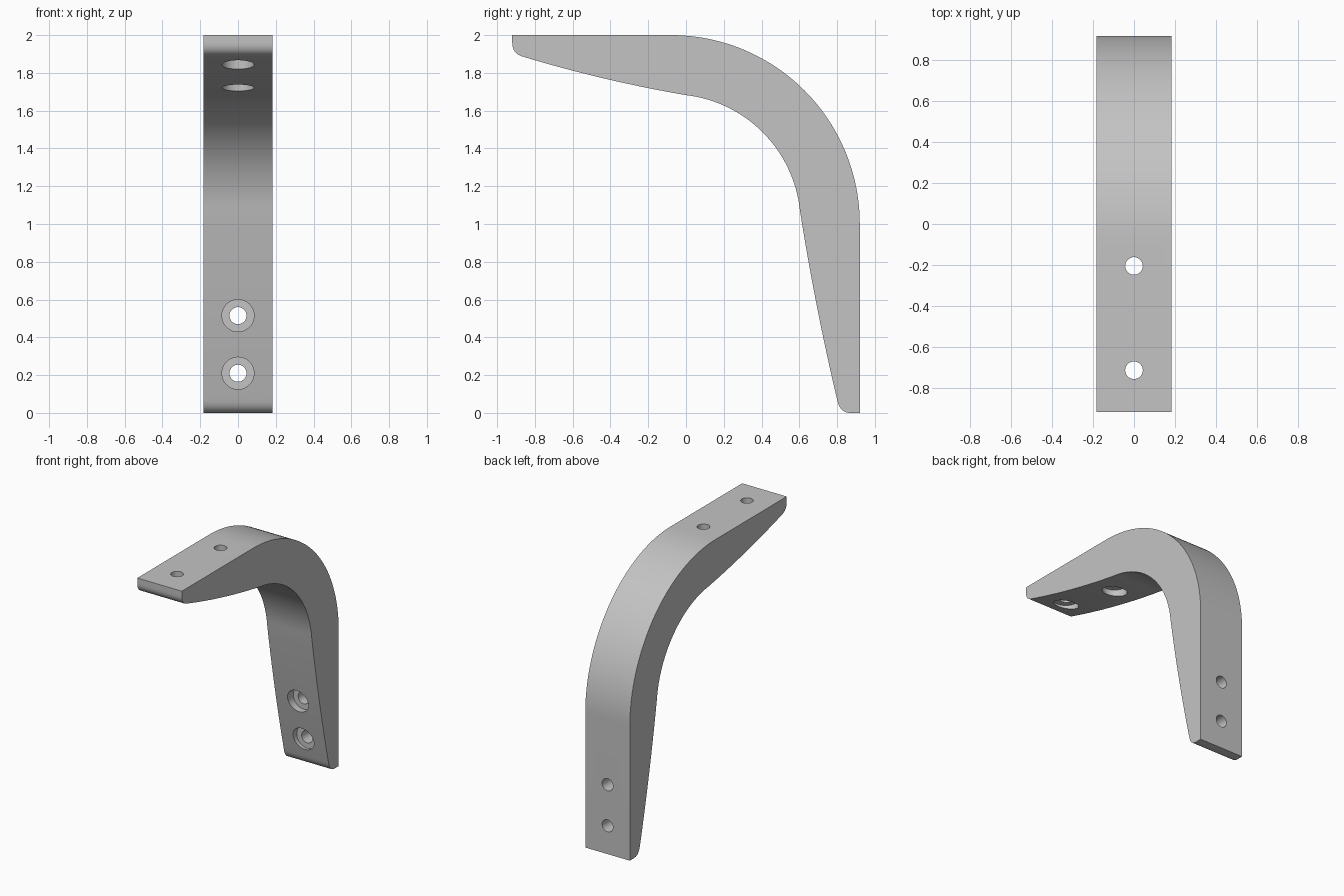
import bpy
import bmesh
from math import cos, sin, radians
from mathutils import Vector

if "Cube" in bpy.data.objects:
    bpy.data.objects.remove(bpy.data.objects["Cube"])

HALF_WIDTH = 0.183
BEND = Vector((-0.08, 1.0))   # centre of the bend in (y, z)


def arc(radius, start, end, steps):
    return [BEND + radius * Vector((cos(a), sin(a)))
            for a in (radians(start + (end - start) * i / steps) for i in range(steps + 1))]


def bow(a, control, b, steps):
    a, c, b = Vector(a), Vector(control), Vector(b)
    return [a * (1 - t) ** 2 + c * 2 * t * (1 - t) + b * t * t
            for t in (i / steps for i in range(steps + 1))]


# Side outline: outer bend, lower tip, tapered leg, inner bend, tapered arm, front tip
inner = arc(0.687, 6, 83.5, 32)
outline = [Vector((-0.92, 2))] + arc(1.0, 90, 0, 48) + [Vector((0.92, 0))]
outline += bow((0.87, 0), (0.815, 0), (0.80, 0.07), 10)
outline += bow((0.80, 0.07), (0.682, 0.57), inner[0], 16)[1:-1]
outline += inner
outline += bow(inner[-1], (-0.435, 1.757), (-0.86, 1.885), 16)[1:-1]
outline += bow((-0.86, 1.885), (-0.92, 1.90), (-0.92, 1.96), 10)

# Bracket body
bm = bmesh.new()
face = bm.faces.new([bm.verts.new((-HALF_WIDTH, p.x, p.y)) for p in outline])
extruded = bmesh.ops.extrude_face_region(bm, geom=[face])
moved = [v for v in extruded["geom"] if isinstance(v, bmesh.types.BMVert)]
bmesh.ops.translate(bm, verts=moved, vec=(2 * HALF_WIDTH, 0, 0))
bmesh.ops.recalc_face_normals(bm, faces=bm.faces)
mesh = bpy.data.meshes.new("bracket")
bm.to_mesh(mesh)
bm.free()
bracket = bpy.data.objects.new("bracket", mesh)
bpy.context.collection.objects.link(bracket)

steel = bpy.data.materials.new("grey metal")
steel.use_nodes = True
grey = (0.55, 0.55, 0.55, 1)
steel.diffuse_color = grey
steel.node_tree.nodes["Principled BSDF"].inputs["Base Color"].default_value = grey
mesh.materials.append(steel)

bpy.ops.object.select_all(action="DESELECT")
bracket.select_set(True)
bpy.context.view_layer.objects.active = bracket


def drill(radius, start, end):
    """Cut a round hole between two points."""
    start, end = Vector(start), Vector(end)
    axis = end - start
    cut = bmesh.new()
    bmesh.ops.create_cone(cut, cap_ends=True, segments=40, radius1=radius,
                          radius2=radius, depth=axis.length)
    turn = axis.to_track_quat("Z", "Y").to_matrix().to_4x4()
    turn.translation = (start + end) / 2
    cut.transform(turn)
    data = bpy.data.meshes.new("hole_cutter")
    cut.to_mesh(data)
    cut.free()
    cutter = bpy.data.objects.new("hole_cutter", data)
    cutter.hide_render = True
    bpy.context.collection.objects.link(cutter)
    mod = bracket.modifiers.new("hole", "BOOLEAN")
    mod.operation = "DIFFERENCE"
    mod.solver = "EXACT"
    mod.object = cutter
    bpy.ops.object.modifier_apply(modifier=mod.name)
    bpy.data.objects.remove(cutter)


# Screw holes with counterbores on the inner faces
for z, seat in ((0.515, 0.77), (0.21, 0.81)):
    drill(0.045, (0, 0.5, z), (0, 1.1, z))
    drill(0.085, (0, 0.5, z), (0, seat, z))
for y, seat in ((-0.205, 1.78), (-0.715, 1.885)):
    drill(0.043, (0, y, 1.5), (0, y, 2.2))
    drill(0.085, (0, y, 1.5), (0, y, seat))

bpy.ops.object.shade_smooth_by_angle(angle=radians(25))
